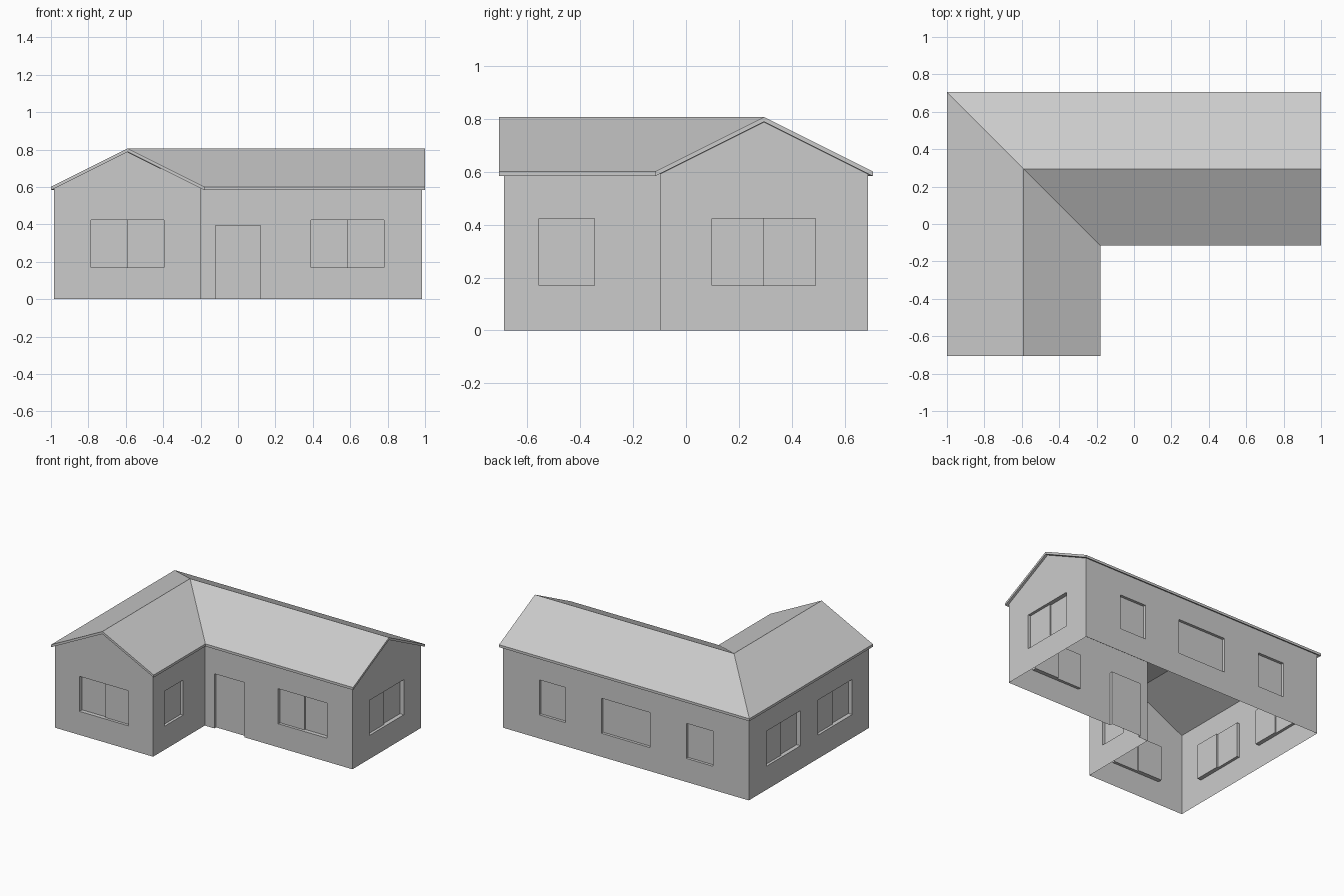
import bpy
import bmesh
from mathutils import Vector

if "Cube" in bpy.data.objects:
    bpy.data.objects.remove(bpy.data.objects["Cube"])

# Main dimensions
W, H = 0.983, 0.687        # half extents of the outer walls
IX, IY = -0.197, -0.098    # inner corner of the L
TOP, PEAK = 0.591, 0.787   # wall height, gable apex
SILL, HEAD, DOOR = 0.17, 0.423, 0.395
NEAR, DEEP = 0.02, 0.03    # pane recess depths


def make_object(name, faces):
    bm = bmesh.new()
    for f in faces:
        bm.faces.new([bm.verts.new(p) for p in f])
    bmesh.ops.remove_doubles(bm, verts=bm.verts, dist=0.0001)
    mesh = bpy.data.meshes.new(name)
    bm.to_mesh(mesh)
    bm.free()
    ob = bpy.data.objects.new(name, mesh)
    bpy.context.collection.objects.link(ob)
    return ob


def wall(name, p0, p1, openings, gable=False):
    """Wall from p0 to p1, outside on the right. An opening is
    (centre along the wall's world axis, width, kind)."""
    p0, p1 = Vector((*p0, 0)), Vector((*p1, 0))
    length = (p1 - p0).length
    d = (p1 - p0) / length
    inward = Vector((-d.y, d.x, 0))
    axis = 0 if abs(d.x) > 0.5 else 1

    def P(u, z, depth=0.0):
        return p0 + d * u + inward * depth + Vector((0, 0, z))

    def quad(u0, u1, z0, z1, depth=0.0):
        return [P(u0, z0, depth), P(u1, z0, depth), P(u1, z1, depth), P(u0, z1, depth)]

    def side(u, z0, z1, d0, d1):
        return [P(u, z0, d0), P(u, z0, d1), P(u, z1, d1), P(u, z1, d0)]

    faces, u = [], 0.0
    spans = sorted((abs(c - p0[axis]), w, k) for c, w, k in openings)
    for i, (c, w, kind) in enumerate(spans):
        a, b, m = c - w / 2, c + w / 2, c
        z0, z1 = (0, DOOR) if kind == "door" else (SILL, HEAD)
        d1 = DEEP if kind == "first_deep" else NEAR
        d2 = DEEP if kind == "second_deep" else NEAR
        # solid wall before, below and above the opening
        faces.append(quad(u, a, 0, TOP))
        if z0 > 0:
            faces.append(quad(a, b, 0, z0))
        faces.append(quad(a, b, z1, TOP))
        # reveals
        faces += [side(a, z0, z1, 0, d1), side(b, z0, z1, d2, 0)]
        for s, e, dep in ((a, m, d1), (m, b, d2)):
            faces.append([P(s, z1), P(e, z1), P(e, z1, dep), P(s, z1, dep)])
            if z0 > 0:
                faces.append([P(s, z0), P(s, z0, dep), P(e, z0, dep), P(e, z0)])
        # pane or door leaf, with a step where two sashes overlap
        if d1 == d2:
            panes = [quad(a, b, z0, z1, d1)]
        else:
            panes = [quad(a, m, z0, z1, d1), quad(m, b, z0, z1, d2),
                     side(m, z0, z1, d1, d2)]
        part = "door" if kind == "door" else "window"
        make_object(f"{name}_{part}_{i + 1}", panes)
        u = b
    faces.append(quad(u, length, 0, TOP))
    if gable:
        faces.append([P(0, TOP), P(length, TOP), P(length / 2, PEAK)])
    make_object(name, faces)


BIG, SMALL = 0.39, 0.21

# Walls, counter-clockwise around the L
wall("wing_front_wall", (-W, -H), (IX, -H), [(-0.59, BIG, "first_deep")], gable=True)
wall("wing_side_wall", (IX, -H), (IX, IY), [(-0.45, SMALL, "plain")])
wall("entrance_wall", (IX, IY), (W, IY),
     [(0.0, 0.24, "door"), (0.585, BIG, "second_deep")])
wall("right_end_wall", (W, IY), (W, H), [(0.293, BIG, "second_deep")], gable=True)
wall("back_wall", (W, H), (-W, H),
     [(0.585, SMALL, "plain"), (0.0, BIG, "plain"), (-0.59, SMALL, "plain")])
wall("left_wall", (-W, H), (-W, -H),
     [(0.293, BIG, "second_deep"), (-0.297, BIG, "second_deep")])

# Roof: four slopes meeting at a hip and a valley, given thickness downwards
E, R, T = 0.601, 0.806, 0.018
hip, back_r, ridge_r = (-1, 0.705, E), (1, 0.705, E), (1, 0.295, R)
mid, eave_r, valley = (-0.59, 0.295, R), (1, -0.115, E), (-0.18, -0.115, E)
eave_f, ridge_f, front_l = (-0.18, -0.705, E), (-0.59, -0.705, R), (-1, -0.705, E)
slopes = [(hip, mid, ridge_r, back_r), (mid, valley, eave_r, ridge_r),
          (mid, ridge_f, eave_f, valley), (mid, hip, front_l, ridge_f)]
outline = [hip, front_l, ridge_f, eave_f, valley, eave_r, ridge_r, back_r]


def low(p):
    return (p[0], p[1], p[2] - T)


roof = list(slopes)
roof += [[low(p) for p in reversed(s)] for s in slopes]
roof += [[p, low(p), low(q), q] for p, q in zip(outline, outline[1:] + outline[:1])]
make_object("roof", roof)
